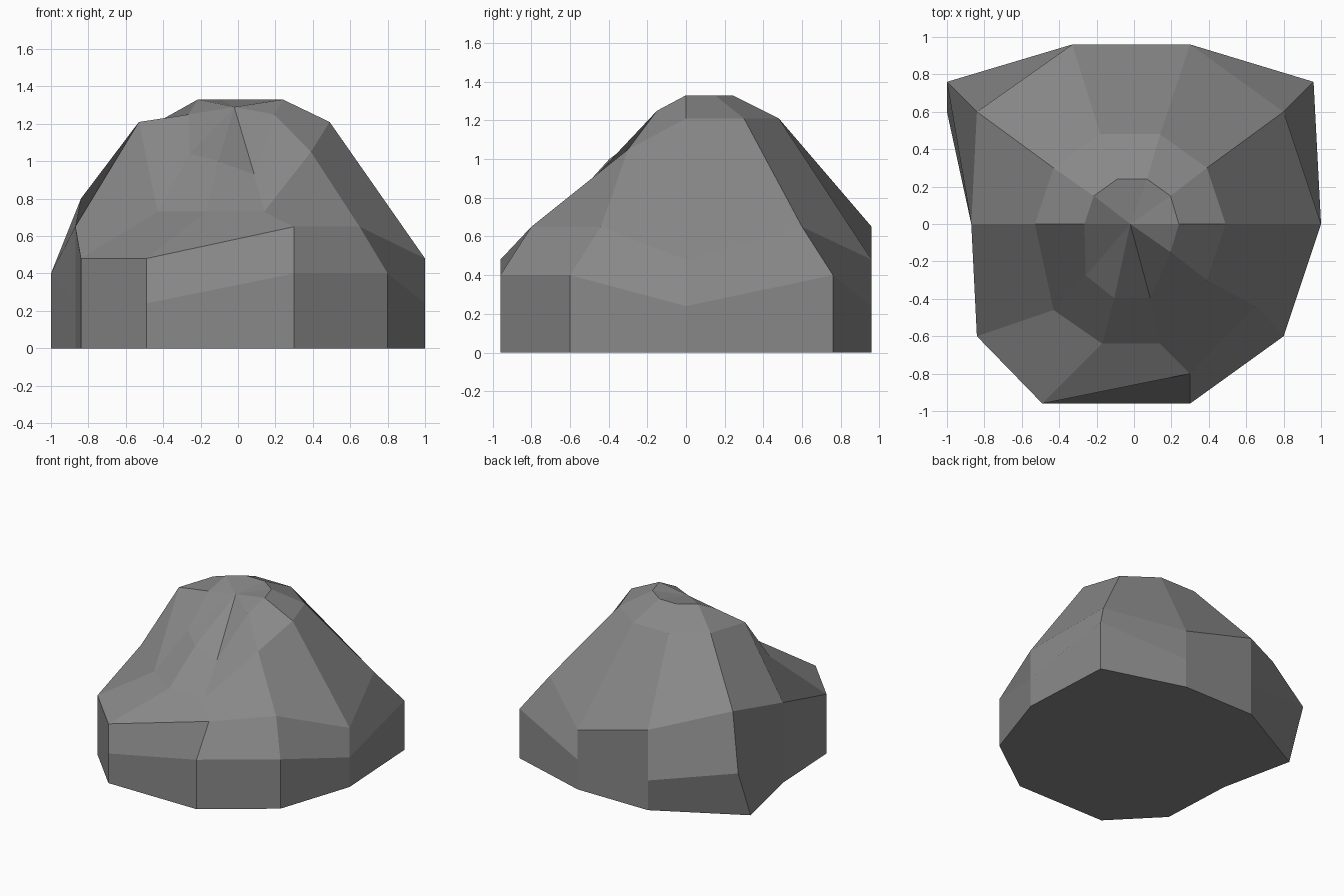
import bpy, bmesh

if "Cube" in bpy.data.objects:
    bpy.data.objects.remove(bpy.data.objects["Cube"])

# Ten upright profiles round the boulder, counter-clockwise from the right side:
# wall (x, y, z), shoulder (x, y, z), slope (x, y, z), (crown xy scale, crown z)
PROFILES = [
    ((1.00, 0.00, .24), (1.00, 0.00, .48), (.49, 0.00, 1.21), (.49, 1.33)),
    ((.96, .76, .40), (.80, .60, .65), (.39, .30, 1.21), (.50, 1.33)),
    ((.30, .96, .24), (.30, .96, .48), (.14, .48, 1.21), (.50, 1.33)),
    ((-.33, .96, .24), (-.33, .96, .65), (-.18, .48, 1.21), (.50, 1.33)),
    ((-1.00, .76, .40), (-.84, .60, .80), (-.43, .30, 1.21), (.50, 1.33)),
    ((-.87, 0.00, .24), (-.87, 0.00, .65), (-.53, 0.00, 1.21), (.50, 1.25)),
    ((-.84, -.60, .24), (-.84, -.60, .48), (-.43, -.46, .73), (.60, 1.04)),
    ((-.49, -.96, .24), (-.49, -.96, .48), (-.17, -.64, .73), (.62, 1.00)),
    ((.30, -.96, .40), (.30, -.80, .65), (.14, -.64, .73), (.62, .93)),
    ((.80, -.60, .40), (.65, -.44, .65), (.39, -.30, 1.05), (.50, 1.25)),
]
UNDERCUT = {4: (-1.00, .60)}  # the back left corner overhangs its foot

# Boulder: loft the profiles into a closed, faceted shell
bm = bmesh.new()
columns = []
for i, (wall, shoulder, slope, (k, crown_z)) in enumerate(PROFILES):
    foot = (*UNDERCUT.get(i, wall[:2]), 0)
    crown = (slope[0] * k, slope[1] * k, crown_z)
    columns.append([bm.verts.new(p) for p in (foot, wall, shoulder, slope, crown)])

apex = bm.verts.new((-.02, 0, 1.29))
for a, b in zip(columns, columns[1:] + columns[:1]):
    for j in range(4):
        bm.faces.new((a[j], b[j], b[j + 1], a[j + 1]))
    bm.faces.new((a[4], b[4], apex))
bm.faces.new([c[0] for c in reversed(columns)])
bmesh.ops.recalc_face_normals(bm, faces=bm.faces)

mesh = bpy.data.meshes.new("boulder")
bm.to_mesh(mesh)
bm.free()

# Plain grey stone
stone = bpy.data.materials.new("grey stone")
stone.diffuse_color = (.25, .25, .25, 1)
stone.use_nodes = True
stone.node_tree.nodes["Principled BSDF"].inputs["Base Color"].default_value = stone.diffuse_color
mesh.materials.append(stone)
boulder = bpy.data.objects.new("boulder", mesh)
bpy.context.collection.objects.link(boulder)
